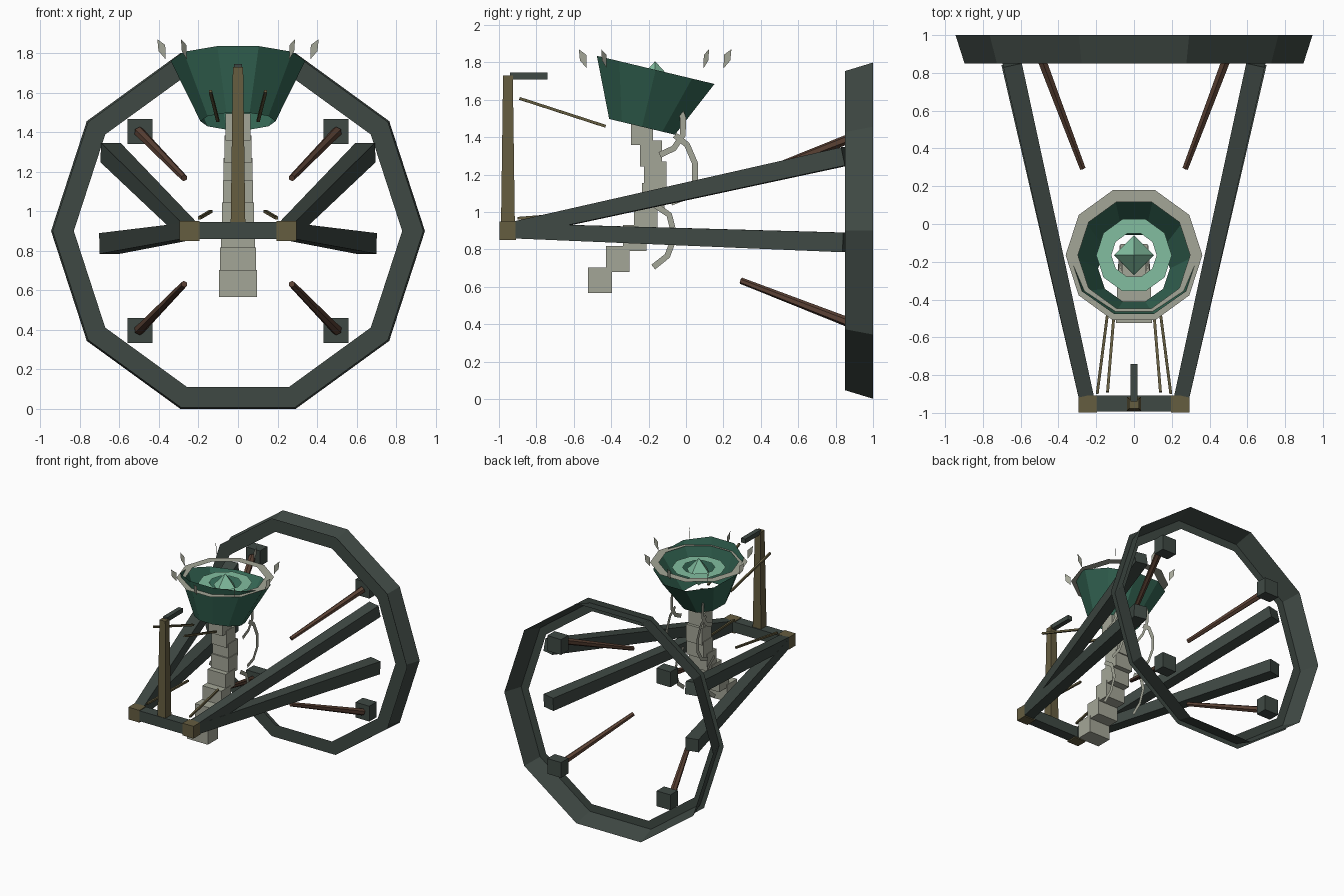
import bpy, bmesh
from math import sin, cos, pi
from mathutils import Vector, Matrix

if "Cube" in bpy.data.objects:
    bpy.data.objects.remove(bpy.data.objects["Cube"])


def mat(name, r, g, b):
    m = bpy.data.materials.new(name)
    lin = [((c / 255 + 0.055) / 1.055) ** 2.4 for c in (r, g, b)]
    m.diffuse_color = (*lin, 1)
    m.use_nodes = True
    m.node_tree.nodes["Principled BSDF"].inputs["Base Color"].default_value = m.diffuse_color
    return m


FRAME = mat("dark grey green", 63, 73, 68)
OLIVE = mat("olive brown", 101, 93, 64)
BROWN = mat("rust brown", 90, 65, 52)
BONE = mat("pale bone", 164, 166, 151)
GREEN = mat("deep green", 52, 102, 84)
MINT = mat("light mint", 130, 190, 160)


def make(name, verts, faces, material):
    me = bpy.data.meshes.new(name)
    me.from_pydata([tuple(v) for v in verts], [], faces)
    me.materials.append(material)
    bm = bmesh.new()
    bm.from_mesh(me)
    bmesh.ops.recalc_face_normals(bm, faces=bm.faces)
    bm.to_mesh(me)
    bm.free()
    ob = bpy.data.objects.new(name, me)
    bpy.context.collection.objects.link(ob)
    return ob


def beam(name, a, b, w0, w1, material, n=4):
    """n-sided bar from a to b, tapering from width w0 to w1."""
    a, b = Vector(a), Vector(b)
    d = (b - a).normalized()
    s = Vector((1, 0, 0)) if abs(d.z) > 0.99 else d.cross(Vector((0, 0, 1))).normalized()
    u = s.cross(d)
    k = 0.5 / cos(pi / n)
    vs = [p + (s * cos(t) + u * sin(t)) * w * k for p, w in ((a, w0), (b, w1))
          for t in [(2 * i + 1) * pi / n for i in range(n)]]
    fs = [tuple(range(n)), tuple(range(2 * n - 1, n - 1, -1))]
    fs += [(i, i + n, (i + 1) % n + n, (i + 1) % n) for i in range(n)]
    return make(name, vs, fs, material)


def box(name, c, size, material):
    vs = [Vector(c) + Vector((x * size[0], y * size[1], z * size[2])) / 2
          for z in (-1, 1) for x, y in ((-1, -1), (1, -1), (1, 1), (-1, 1))]
    fs = [(3, 2, 1, 0), (4, 5, 6, 7)] + [(i, (i + 1) % 4, (i + 1) % 4 + 4, i + 4) for i in range(4)]
    return make(name, vs, fs, material)


def lathe(name, profile, n, material, matrix):
    """Flat-sided revolve of (radius, height) points about local z."""
    vs = [matrix @ Vector((r * cos(2 * pi * k / n), r * sin(2 * pi * k / n), h))
          for r, h in profile for k in range(n)]
    fs = [(i * n + k, i * n + (k + 1) % n, (i + 1) * n + (k + 1) % n, (i + 1) * n + k)
          for i in range(len(profile) - 1) for k in range(n)]
    return make(name, vs, fs, material)


def ribbon(name, x, pts, w):
    """Flat strip of width w following (y, z) points in the plane at x."""
    pts = [Vector(p) for p in pts]
    vs = []
    for i, p in enumerate(pts):
        d = (pts[min(i + 1, len(pts) - 1)] - pts[max(i - 1, 0)]).normalized()
        for e in (-1, 1):
            q = p + Vector((-d.y, d.x)) * e * w / 2
            vs.append((x, q.x, q.y))
    fs = [(2 * i, 2 * i + 1, 2 * i + 3, 2 * i + 2) for i in range(len(pts) - 1)]
    return make(name, vs, fs, BONE)


# rear ring: ten-sided open band flaring backwards, with a flat front rim
ring_m = Matrix.Translation((0, 0, 0.9)) @ Matrix.Rotation(pi / 2, 4, 'X')
lathe("rear_ring_band", [(0.945, -1.0), (0.897, -0.85)], 10, FRAME, ring_m)
lathe("rear_ring_rim", [(0.937, -0.85), (0.83, -0.85)], 10, FRAME, ring_m)

# front frame, mast and arm
beam("front_crossbar", (-0.245, -0.95, 0.902), (0.245, -0.95, 0.902), 0.085, 0.085, FRAME)
beam("mast", (0, -0.952, 0.9), (0, -0.952, 1.73), 0.075, 0.052, OLIVE)
box("mast_arm", (0, -0.84, 1.727), (0.038, 0.2, 0.036), FRAME)

# curved side ribbons
RIBBONS = {
    "top": [(-0.03, 1.54), (-0.015, 1.5), (-0.018, 1.41), (-0.065, 1.34), (-0.14, 1.305)],
    "middle": [(-0.06, 1.41), (0.005, 1.36), (0.048, 1.26), (0.048, 1.16), (0.0, 1.08), (-0.08, 1.05)],
    "low": [(-0.17, 1.04), (-0.09, 0.985), (-0.06, 0.87), (-0.1, 0.765), (-0.175, 0.705)]}

for s, side in ((-1, "left"), (1, "right")):
    box("corner_block_" + side, (s * 0.245, -0.953, 0.9), (0.1, 0.088, 0.1), OLIVE)
    # long struts back to the ring
    beam("upper_strut_" + side, (s * 0.245, -0.95, 0.9), (s * 0.645, 0.85, 1.297), 0.08, 0.1, FRAME)
    beam("lower_strut_" + side, (s * 0.245, -0.95, 0.9), (s * 0.65, 0.85, 0.837), 0.08, 0.105, FRAME)
    # thin front rods
    beam("upper_rod_" + side, (s * 0.14, -0.89, 1.607), (s * 0.102, -0.43, 1.458), 0.015, 0.015, OLIVE)
    beam("lower_rod_" + side, (s * 0.195, -0.9, 0.966), (s * 0.137, -0.45, 1.0), 0.015, 0.015, OLIVE)
    # rear rods and their mounting blocks
    for t, lv in ((-1, "low"), (1, "high")):
        beam(f"rear_rod_{lv}_{side}", (s * 0.272, 0.295, 0.9 + t * 0.268),
             (s * 0.5, 0.9, 0.9 + t * 0.502), 0.03, 0.046, BROWN, 6)
        box(f"rear_block_{lv}_{side}", (s * 0.495, 0.95, 0.9 + t * 0.503), (0.125, 0.095, 0.125), FRAME)
    for part, pts in RIBBONS.items():
        ribbon(f"side_ribbon_{part}_{side}", s * 0.14, pts, 0.032)

# curved spine of stacked blocks
for i, y in enumerate((-0.46, -0.365, -0.275, -0.215, -0.175, -0.165, -0.187, -0.235)):
    w = 0.19 - 0.009 * i
    box(f"spine_block_{i}", (0, y, 0.635 + 0.113 * i), (w, 0.13 - 0.002 * i, 0.138), BONE)

# tilted open bowl
bowl_m = Matrix.Translation((0, -0.235, 1.455)) @ Matrix.Rotation(-0.235, 4, 'X')
lathe("bowl", [(0.19, 0), (0.34, 0.313)], 10, GREEN, bowl_m)

# flat level rings and the crystal in the bowl
level = Matrix.Translation((0, -0.165, 0))
lathe("halo_ring", [(0.362, 1.772), (0.297, 1.772)], 10, BONE, level)
lathe("inner_ring", [(0.2, 1.73), (0.12, 1.73)], 10, MINT, level)
lathe("crystal", [(0.0005, 1.58), (0.105, 1.69), (0.0005, 1.805)], 4, MINT, level)

# eight thin upright blades around the halo
for k in range(8):
    a = k * pi / 4
    pts = [(0.408, 1.87), (0.402, 1.81), (0.366, 1.768), (0.368, 1.84)]
    make(f"halo_blade_{k}", [(r * cos(a), r * sin(a) - 0.165, z) for r, z in pts], [(0, 1, 2, 3)], BONE)
